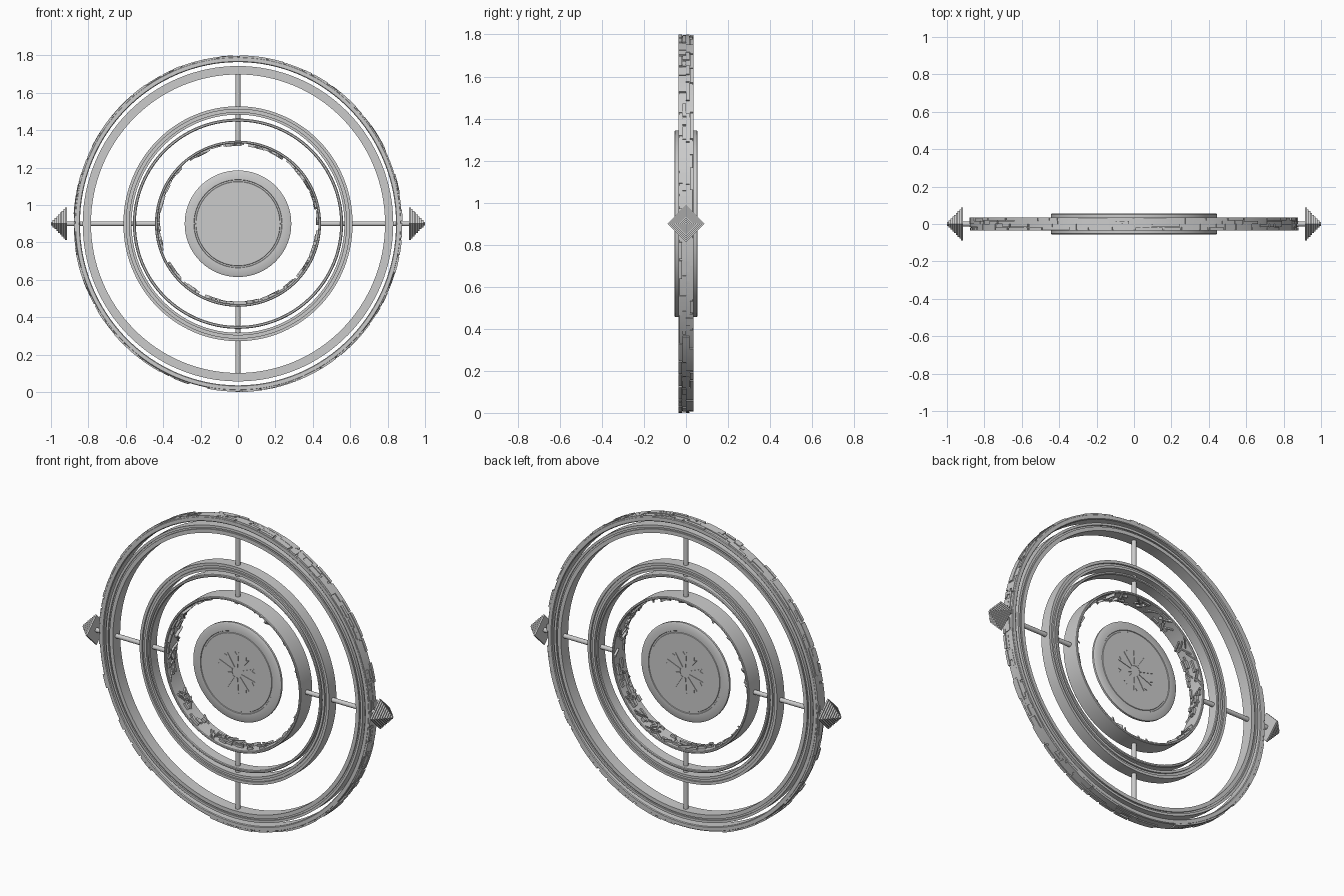
import bpy, bmesh, math, random
from mathutils import Matrix, Vector

if "Cube" in bpy.data.objects:
    bpy.data.objects.remove(bpy.data.objects["Cube"])

random.seed(7)
ZC = 0.9
TAU = 2 * math.pi


def finish(name, bm, smooth=True):
    bmesh.ops.recalc_face_normals(bm, faces=bm.faces)
    me = bpy.data.meshes.new(name)
    bm.to_mesh(me)
    bm.free()
    ob = bpy.data.objects.new(name, me)
    bpy.context.collection.objects.link(ob)
    if smooth:
        bpy.context.view_layer.objects.active = ob
        ob.select_set(True)
        bpy.ops.object.shade_smooth_by_angle(angle=math.radians(30))
        ob.select_set(False)
    return ob


def polar(a, r, y, stretch):
    # stretch: the outer rings are slightly taller than wide
    return Vector((r * stretch * math.cos(a), y, ZC + r * math.sin(a)))


def lathe(name, profile, stretch=1.0, n=128, closed=True):
    bm = bmesh.new()
    loops = [[bm.verts.new(polar(TAU * i / n, r, y, stretch)) for r, y in profile] for i in range(n)]
    m = len(profile)
    for i in range(n):
        a, b = loops[i], loops[(i + 1) % n]
        for j in range(m if closed else m - 1):
            k = (j + 1) % m
            bm.faces.new((a[j], a[k], b[k], b[j]))
    if not closed:
        bm.faces.new([l[0] for l in loops])
        bm.faces.new([l[-1] for l in loops])
    return finish(name, bm)


def band(r0, r1, h):
    # ring section with small bevels
    c = min(0.004, (r1 - r0) / 4)
    return [(r0, -h + c), (r0 + c, -h), (r1 - c, -h), (r1, -h + c),
            (r1, h - c), (r1 - c, h), (r0 + c, h), (r0, h - c)]


def mirrored(half):
    return half + [(r, -y) for r, y in reversed(half)]


def arc_block(bm, a0, a1, y0, y1, r0, r1, stretch=1.0, skew=0.0):
    n = max(1, int((a1 - a0) / 0.04))
    secs = []
    for i in range(n + 1):
        a = a0 + (a1 - a0) * i / n
        secs.append([bm.verts.new(polar(a + (skew if y == y1 else 0), r, y, stretch))
                     for r, y in ((r0, y0), (r1, y0), (r1, y1), (r0, y1))])
    for p, q in zip(secs, secs[1:]):
        for j in range(4):
            k = (j + 1) % 4
            bm.faces.new((p[j], p[k], q[k], q[j]))
    bm.faces.new(secs[0])
    bm.faces.new(secs[-1])


# outer rim, with panelled outside surface
OUT = 0.978
lathe("outer_rim", band(0.864, 0.892, 0.036), OUT)
bm = bmesh.new()
rows = [-0.036, -0.018, 0.0, 0.018, 0.036]
for row in range(4):
    a = random.uniform(0, 0.05)
    while a < TAU - 0.05:
        w = random.uniform(0.04, 0.2)
        if random.random() < 0.72:
            tall = rows[min(4, row + random.choice((1, 1, 2)))]
            arc_block(bm, a, min(a + w, TAU), rows[row] + 0.001, tall - 0.001,
                      0.888, random.choice((0.896, 0.898, 0.9)), OUT)
        a += w + 0.012
finish("outer_rim_panels", bm)

# stepped ring just inside the rim
lathe("outer_inner_ring", mirrored([(0.798, 0.034), (0.82, 0.034), (0.82, 0.026),
                                    (0.829, 0.026), (0.829, 0.034), (0.843, 0.034)]), 0.985)

# middle ring: grooved outer track and thin inner track
lathe("middle_outer_ring", mirrored([(0.583, 0.034), (0.597, 0.034), (0.597, 0.024),
                                     (0.612, 0.024), (0.612, 0.034), (0.628, 0.034)]), 0.976)
lathe("middle_inner_ring", band(0.546, 0.562, 0.034), 1.0)

# inner ring, smooth outside, carved inside
lathe("inner_ring", band(0.43, 0.444, 0.055))
bm = bmesh.new()
for i in range(150):
    a = random.uniform(0, TAU)
    y = random.uniform(-0.053, 0.03)
    depth = random.uniform(0.414, 0.424)
    if i % 2:
        h = random.uniform(0.03, 0.06)
        arc_block(bm, a, a + 0.022, y, min(y + h, 0.053), depth, 0.432,
                  skew=random.choice((-0.12, -0.07, 0.07, 0.12)))
    else:
        arc_block(bm, a, a + random.uniform(0.05, 0.16), y, y + random.uniform(0.008, 0.018), depth, 0.432)
finish("inner_ring_carving", bm, False)

# central medallion with raised rim and circular groove
lathe("medallion", mirrored([(0.01, 0.01), (0.224, 0.01), (0.226, 0.007), (0.234, 0.007),
                             (0.236, 0.011), (0.276, 0.011), (0.285, 0.006)]), n=96, closed=False)

# plain radial wedge relief on both faces of the medallion
bm = bmesh.new()
for side in (-1, 1):
    for i in range(10):
        a = TAU * (i + 0.5) / 10
        w0, w1 = 0.006, 0.012
        pts = [(0.03, -w0), (0.12, -w1), (0.105, 0), (0.12, w1), (0.03, w0)]
        ends = []
        for y in (0.009, 0.013):
            ends.append([bm.verts.new((r * math.cos(a) - t * math.sin(a), side * y,
                                       ZC + r * math.sin(a) + t * math.cos(a))) for r, t in pts])
        for j in range(5):
            k = (j + 1) % 5
            bm.faces.new((ends[0][j], ends[0][k], ends[1][k], ends[1][j]))
        bm.faces.new(ends[0])
        bm.faces.new(ends[1])
finish("medallion_relief", bm, False)


# spokes linking the rings, and the side axles
def rod(name, p0, p1, r):
    p0, p1 = Vector(p0), Vector(p1)
    d = p1 - p0
    bm = bmesh.new()
    rot = d.to_track_quat('Z', 'Y').to_matrix().to_4x4()
    bmesh.ops.create_cone(bm, cap_ends=True, segments=20, radius1=r, radius2=r, depth=d.length,
                          matrix=Matrix.Translation((p0 + p1) / 2) @ rot)
    finish(name, bm)


for s, side in ((-1, "left"), (1, "right")):
    rod(side + "_axle", (s * 0.435, 0, ZC), (s * 0.925, 0, ZC), 0.013)
    rod(("lower" if s < 0 else "upper") + "_spoke", (0, 0, ZC + s * 0.435), (0, 0, ZC + s * 0.805), 0.014)

    # stepped diamond pyramid on the end of the axle
    bm = bmesh.new()
    steps = 9
    t = 0.085 / steps
    for i in range(steps):
        half = 0.088 * (1 - i / steps)
        x = s * (0.915 + t * (i + 0.5))
        bmesh.ops.create_cube(bm, size=1, matrix=Matrix.Translation((x, 0, ZC))
                              @ Matrix.Rotation(math.pi / 4, 4, 'X')
                              @ Matrix.Diagonal((t, half * math.sqrt(2), half * math.sqrt(2), 1)))
    finish(side + "_finial", bm, False)
